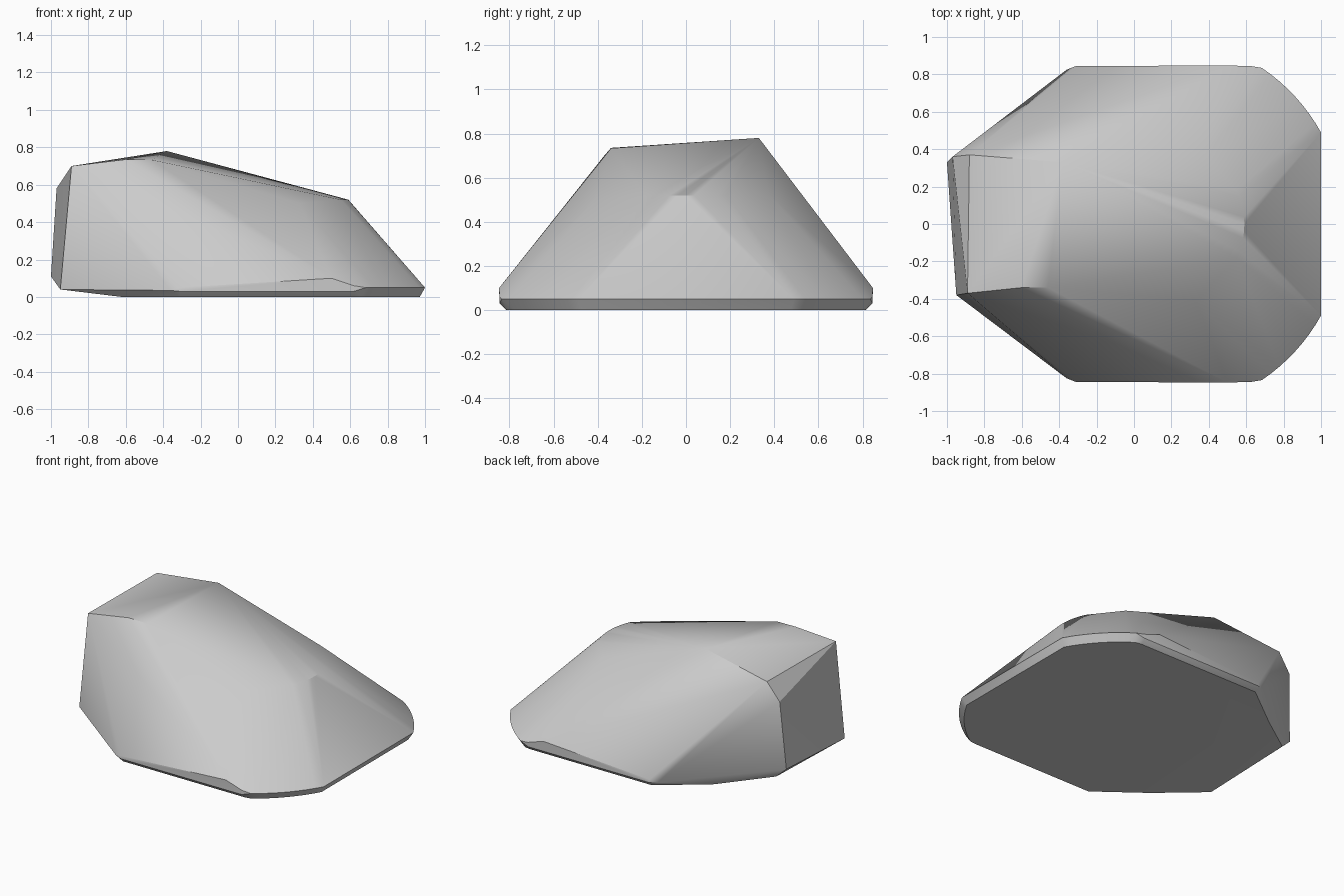
import bpy, bmesh
from math import radians, sin, cos

cube = bpy.data.objects.get("Cube")
if cube:
    bpy.data.objects.remove(cube, do_unlink=True)


def arc(cx, r, start, end, z, n):
    """Points on a horizontal arc centred on the x axis."""
    angles = [radians(start + (end - start) * i / n) for i in range(n + 1)]
    return [(cx + r * cos(a), r * sin(a), z) for a in angles]


points = []

# High ridge and blunt left-hand end
points += [(-0.38, 0.33, 0.78), (-0.88, 0.37, 0.70), (-0.97, 0.36, 0.58), (-1, 0.33, 0.11)]
points += [(-0.89, -0.37, 0.70), (-0.60, -0.34, 0.735), (-0.46, -0.34, 0.733), (-0.95, -0.38, 0.04)]
points += [(-0.93, 0.34, 0.045)]

# Rounded brow above the sloping nose, and its soft shoulders
points += arc(0.16, 0.43, -25, 25, 0.52, 10)
points += [(0.33, -0.41, 0.50), (0.38, 0.37, 0.53)]

# Mirrored base: rim, side band and chamfered underside
for s in (-1, 1):
    points += arc(0.12, 1.007, s * 29.1, s * 56, 0.05, 8)
    points += arc(0.12, 0.975, s * 29.1, s * 56, 0, 8)
    points += [(0.62, s * 0.845, 0.06), (0.50, s * 0.847, 0.10)]
    points += [(0.62, s * 0.845, 0.03), (-0.31, s * 0.845, 0.03), (-0.31, s * 0.845, 0.05)]
    points += [(-0.36, s * 0.825, 0.035), (-0.31, s * 0.815, 0), (0.62, s * 0.815, 0)]
    points += [(-0.62, s * 0.58, 0)]

# Wrap the points in one faceted boulder
bm = bmesh.new()
for p in points:
    bm.verts.new(p)
hull = bmesh.ops.convex_hull(bm, input=bm.verts[:])
loose = {g for g in hull["geom_interior"] + hull["geom_unused"] if isinstance(g, bmesh.types.BMVert)}
bmesh.ops.delete(bm, geom=list(loose), context="VERTS")
bmesh.ops.dissolve_limit(bm, angle_limit=radians(1), verts=bm.verts[:], edges=bm.edges[:])
bmesh.ops.recalc_face_normals(bm, faces=bm.faces[:])
mesh = bpy.data.meshes.new("boulder")
bm.to_mesh(mesh)
bm.free()
rock = bpy.data.objects.new("boulder", mesh)
bpy.context.collection.objects.link(rock)

# Plain stone colour
stone = bpy.data.materials.new("stone grey")
stone.use_nodes = True
colour = (0.6, 0.6, 0.6, 1)
stone.diffuse_color = colour
stone.node_tree.nodes["Principled BSDF"].inputs["Base Color"].default_value = colour
mesh.materials.append(stone)

# Soft shading with crisp hard edges
bpy.context.view_layer.objects.active = rock
rock.select_set(True)
bpy.ops.object.shade_smooth_by_angle(angle=radians(30))
